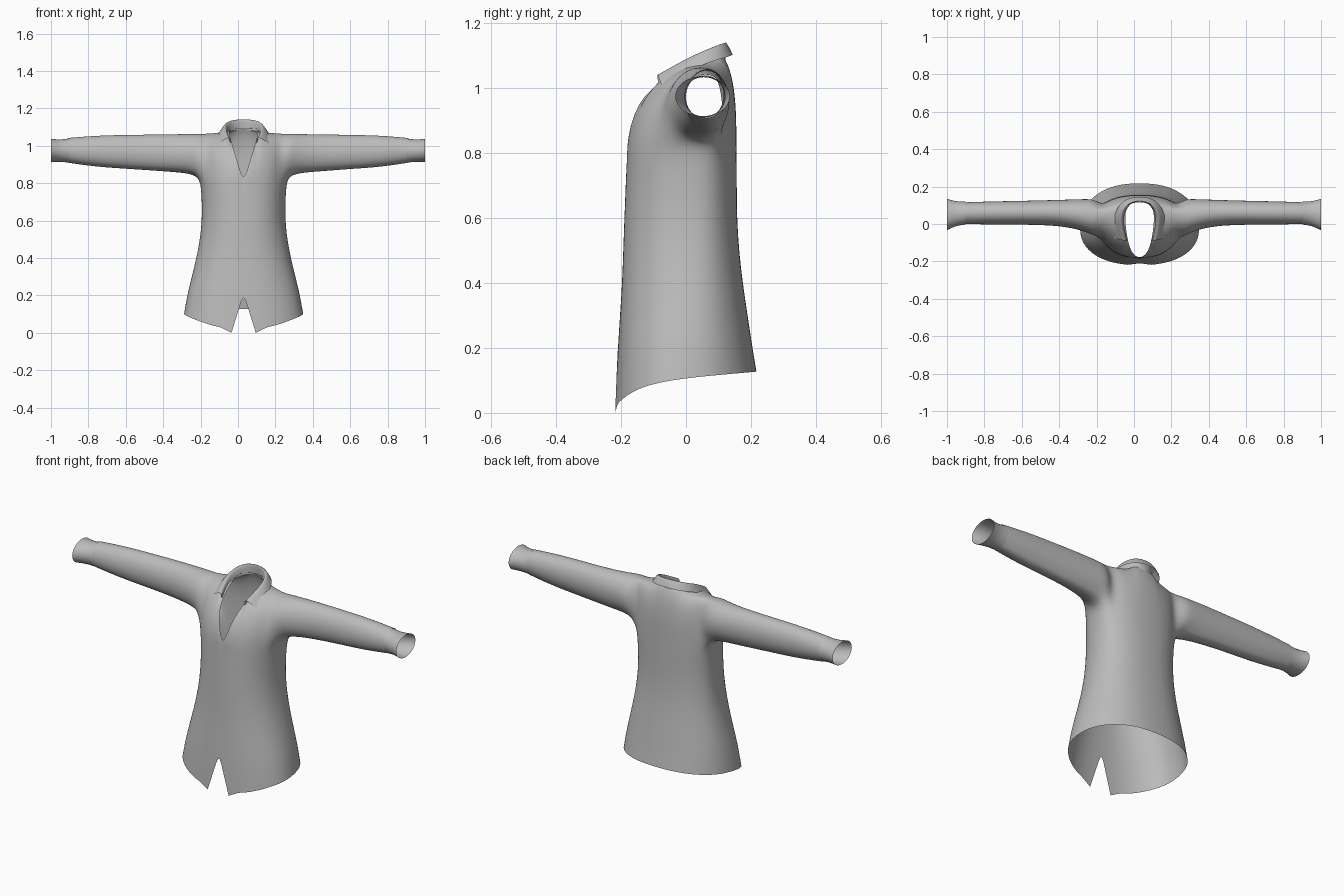
import bpy, bmesh, math

if "Cube" in bpy.data.objects:
    bpy.data.objects.remove(bpy.data.objects["Cube"])

CX = 0.03      # x of the shirt's centre line
ZA = 0.80      # height where the body meets the yoke and sleeves
fabric = bpy.data.materials.new("grey fabric")
fabric.diffuse_color = (0.5, 0.5, 0.5, 1)
fabric.use_nodes = True
fabric.node_tree.nodes["Principled BSDF"].inputs["Base Color"].default_value = fabric.diffuse_color


def interp(x, table):
    if x <= table[0][0]:
        return table[0][1]
    for (a, va), (b, vb) in zip(table, table[1:]):
        if x <= b:
            return va + (vb - va) * (x - a) / (b - a)
    return table[-1][1]


def grid(bm, rows, closed=False):
    """Quads between rows of points; doubles are welded later."""
    vs = [[bm.verts.new(p) for p in r] for r in rows]
    n = len(rows[0])
    for a, b in zip(vs, vs[1:]):
        for i in range(n if closed else n - 1):
            k = (i + 1) % n
            bm.faces.new((a[i], a[k], b[k], b[i]))


def finish(bm, name, levels=1):
    bmesh.ops.remove_doubles(bm, verts=bm.verts, dist=0.0005)
    bmesh.ops.recalc_face_normals(bm, faces=bm.faces)
    me = bpy.data.meshes.new(name)
    bm.to_mesh(me)
    bm.free()
    me.materials.append(fabric)
    for p in me.polygons:
        p.use_smooth = True
    ob = bpy.data.objects.new(name, me)
    bpy.context.collection.objects.link(ob)
    sub = ob.modifiers.new("smooth", 'SUBSURF')
    sub.levels = sub.render_levels = levels
    sub.boundary_smooth = 'PRESERVE_CORNERS'
    return ob


# Body outline by height: half width, front depth, back depth, widest y
WIDTH = [(0, .33), (.1, .322), (.2, .305), (.3, .28), (.4, .255), (.5, .235),
         (.6, .225), (.7, .225), (.8, .232)]
FRONT = [(0, -.22), (.2, -.21), (.4, -.197), (.6, -.19), (.8, -.182)]
BACK = [(.1, .222), (.2, .205), (.3, .19), (.4, .175), (.5, .163), (.6, .157), (.8, .156)]
MID = [(0, -.03), (.4, .01), (.8, .035)]
HEM = [(-.22, 0), (-.2, .04), (-.15, .075), (-.1, .09), (0, .108), (.22, .127)]
SHOULDER = [(0, 1.125), (.06, 1.11), (.085, 1.087), (.12, 1.073), (.16, 1.069), (.2, 1.066)]

# Columns from centre front, around the side, to centre back
col_x = [0, .03, .06, .085, .12, .16, .2]
front_phi = [math.asin(x / .232) for x in col_x]
side_phi = [math.radians(d) for d in (75, 90, 105)]
phis = front_phi + side_phi + [math.pi - p for p in reversed(front_phi)]


def body_point(phi, z):
    w, mid = interp(z, WIDTH), interp(z, MID)
    x = w * math.sin(phi)
    if phi < math.pi / 2 and z < .21:          # front slit opens toward the hem
        slit = .065 * (1 - z / .21)
        x = slit + x * (1 - slit / w)
    d = max(0, 1 - (x / w) ** 2.3) ** (1 / 2.3)
    y = mid + d * ((interp(z, FRONT) if phi < math.pi / 2 else interp(z, BACK)) - mid)
    return x, y, z


def yoke_point(x, t):
    """Cross-section over the shoulder, t = 0 front to pi back."""
    phi = math.asin(x / .232)
    yf, yb = body_point(phi, ZA)[1], body_point(math.pi - phi, ZA)[1]
    front = t <= math.pi / 2
    e = 1.0 if front else .65
    c, s = abs(math.cos(t)) ** e, abs(math.sin(t)) ** e
    y = .05 + ((yf if front else yb) - .05) * c
    return x, y, ZA + (interp(x, SHOULDER) - ZA) * s


K = 7
half = math.pi / 2


def yoke_halves(x, neck_front, neck_back):
    f = [yoke_point(x, neck_front * i / K) for i in range(K + 1)]
    b = [yoke_point(x, math.pi - neck_back * i / K) for i in range(K + 1)]
    return f, b


# Sleeve sections: distance from centre, y range, z range
SLEEVE = [(.245, -.062, .14, .835, 1.066), (.30, -.036, .137, .852, 1.064),
          (.40, -.012, .133, .860, 1.062), (.55, -.005, .128, .872, 1.060),
          (.70, -.005, .125, .882, 1.057), (.80, -.003, .122, .895, 1.050),
          (.875, -.002, .119, .907, 1.043)]

# Shirt body with yoke and sleeves
bm = bmesh.new()
for side in (1, -1):
    def put(p):
        return (CX + side * p[0], p[1], p[2])

    # Body panel
    rows = []
    for k in (0, .09, .175, .2625, .38, .5, .62, .74, .87, 1):
        row = []
        for phi in phis:
            hem = interp(body_point(phi, .1)[1] if phi > .3 else -.22 + phi * .06, HEM)
            row.append(put(body_point(phi, hem + (ZA - hem) * k)))
        rows.append(row)
    grid(bm, rows)

    # Yoke with the V neck cut out
    neck_f = [0, .34, .72] + [half] * 4
    neck_b = [1.05, 1.1, 1.2] + [half] * 4
    strips = [yoke_halves(*a) for a in zip(col_x, neck_f, neck_b)]
    for part in (0, 1):
        grid(bm, [[put(p) for p in s[part]] for s in strips])

    # Sleeve lofted from the armhole
    f, b = strips[-1]
    loop = f + b[::-1][1:] + [body_point(p, ZA) for p in reversed(side_phi)]
    angles = [math.atan2((p[2] - .935) / .135, (p[1] - .03) / .115) for p in loop]
    stretch = 1 if side == 1 else 1.089
    rings = [[put(p) for p in loop]]
    for x, y0, y1, z0, z1 in SLEEVE:
        x = .2 + (x - .2) * stretch
        rings.append([put((x, (y0 + y1) / 2 + (y1 - y0) / 2 * math.cos(a),
                           (z0 + z1) / 2 + (z1 - z0) / 2 * math.sin(a))) for a in angles])
    grid(bm, rings, closed=True)
finish(bm, "shirt_body", 2)

# Flared cuffs
CUFF = [(.90, -.004, .120, .909, 1.041), (.925, -.006, .120, .912, 1.036),
        (.96, -.014, .123, .914, 1.034), (1.0, -.034, .136, .913, 1.038)]
for side, name in ((1, "cuff_right"), (-1, "cuff_left")):
    bm = bmesh.new()
    grid(bm, [[(side * x, (y0 + y1) / 2 + (y1 - y0) / 2 * math.cos(i * math.tau / 24),
                (z0 + z1) / 2 + (z1 - z0) / 2 * math.sin(i * math.tau / 24))
               for i in range(24)] for x, y0, y1, z0, z1 in CUFF], closed=True)
    finish(bm, name)

# Folded collar: neck edge, fold and outer edge from centre back to front point
COLLAR = [((0, .128, 1.085), (0, .118, 1.165), (0, .147, 1.105)),
          ((.05, .112, 1.08), (.06, .108, 1.163), (.075, .138, 1.10)),
          ((.082, .06, 1.075), (.097, .06, 1.14), (.125, .085, 1.085)),
          ((.085, -.01, 1.05), (.098, .0, 1.11), (.143, .005, 1.055)),
          ((.07, -.085, 1.015), (.072, -.092, 1.058), (.15, -.072, 1.0))]
bm = bmesh.new()
for side in (1, -1):
    grid(bm, [[(CX + side * x, y, z) for x, y, z in st] for st in COLLAR])
finish(bm, "collar", 3)
